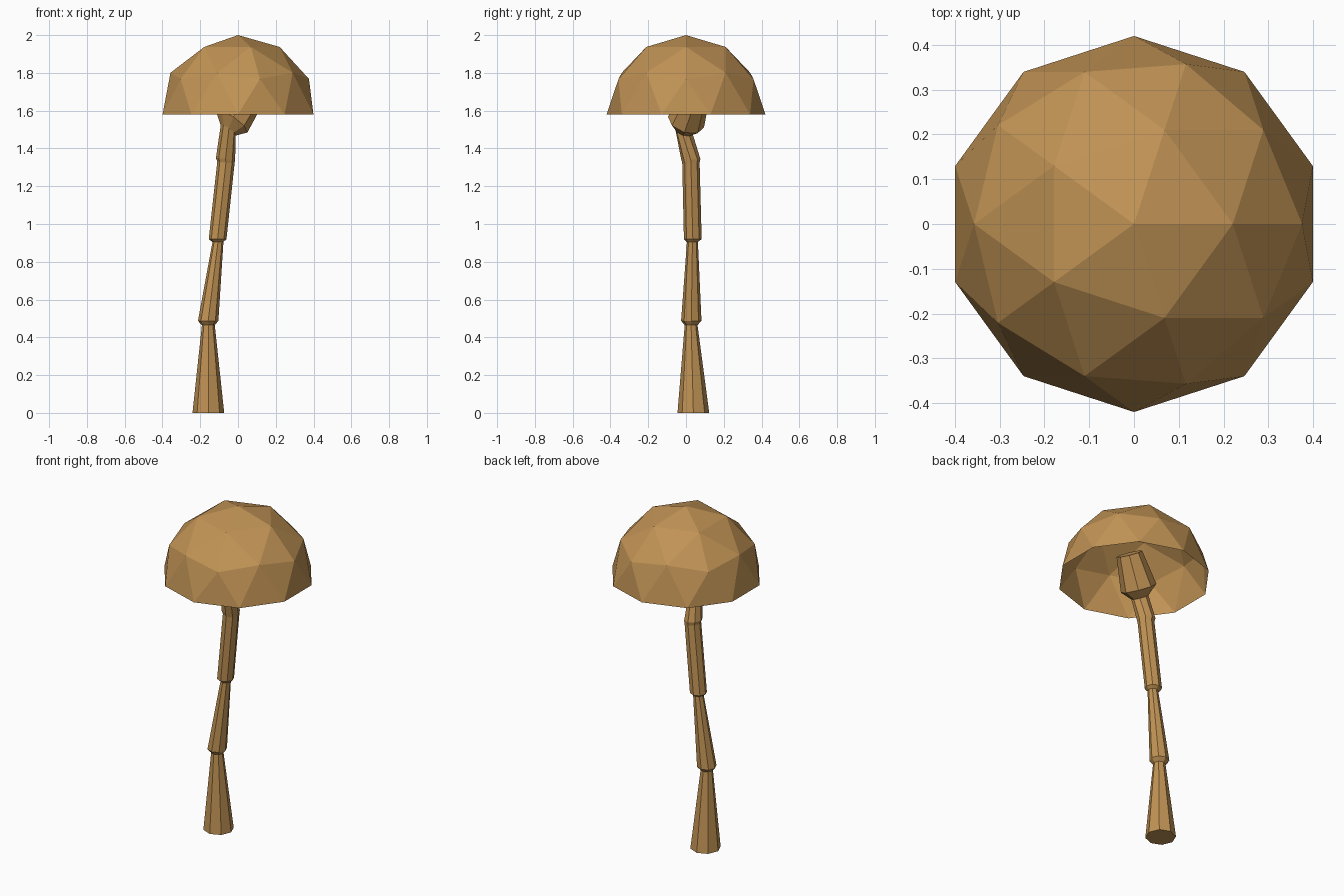
import bpy, bmesh, math
from mathutils import Vector

if "Cube" in bpy.data.objects:
    bpy.data.objects.remove(bpy.data.objects["Cube"])

mat = bpy.data.materials.new("wood")
mat.diffuse_color = (0.53, 0.29, 0.09, 1)
mat.use_nodes = True
mat.node_tree.nodes["Principled BSDF"].inputs["Base Color"].default_value = mat.diffuse_color


def finish(bm, name):
    me = bpy.data.meshes.new(name)
    bm.to_mesh(me)
    bm.free()
    me.materials.append(mat)
    ob = bpy.data.objects.new(name, me)
    bpy.context.collection.objects.link(ob)
    return ob


# Cap: open upper half of a faceted icosphere
bm = bmesh.new()
bmesh.ops.create_icosphere(bm, subdivisions=2, radius=0.42)
lower = [f for f in bm.faces if f.calc_center_median().z < 0]
bmesh.ops.delete(bm, geom=lower, context='FACES')
bmesh.ops.translate(bm, verts=bm.verts, vec=(0, 0, 1.58))
finish(bm, "cap")

# Stem: jointed, leaning loft of octagons (centre, radius, axis)
UP = (0, 0, 1)
LEAN = (0.55, 0.28, 0.77)
RINGS = [
    ((-0.157, 0.039, 0.0), 0.084, UP),
    ((-0.157, 0.027, 0.465), 0.034, UP),
    ((-0.158, 0.028, 0.487), 0.054, UP),
    ((-0.106, 0.034, 0.905), 0.029, UP),
    ((-0.108, 0.036, 0.92), 0.047, UP),
    ((-0.064, 0.026, 1.325), 0.046, (0.1, 0, 1)),
    ((-0.066, 0.025, 1.345), 0.051, (0.1, 0, 1)),
    ((-0.052, -0.012, 1.495), 0.048, LEAN),
    ((-0.033, 0.0, 1.54), 0.1, LEAN),
    ((0.08, 0.056, 1.69), 0.072, LEAN),
]
SIDES = 8
bm = bmesh.new()
loops = []
for centre, radius, axis in RINGS:
    turn = Vector(UP).rotation_difference(Vector(axis))
    loop = []
    for i in range(SIDES):
        a = 2 * math.pi * i / SIDES
        p = turn @ Vector((radius * math.cos(a), radius * math.sin(a), 0))
        loop.append(bm.verts.new(Vector(centre) + p))
    loops.append(loop)
for lo, hi in zip(loops, loops[1:]):
    for i in range(SIDES):
        j = (i + 1) % SIDES
        bm.faces.new((lo[i], lo[j], hi[j], hi[i]))
bm.faces.new(loops[0][::-1])
bm.faces.new(loops[-1])
finish(bm, "stem")
